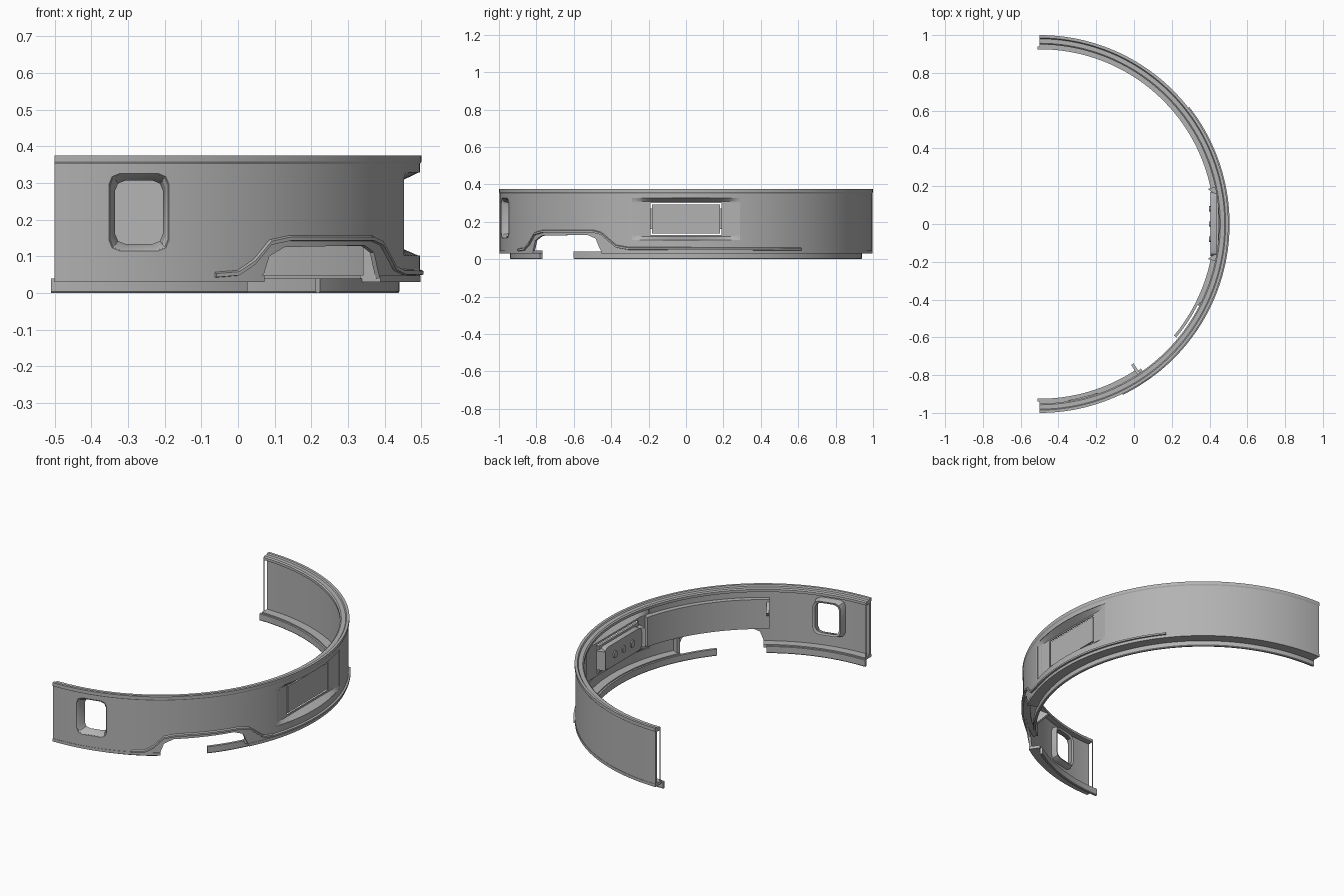
import bpy, bmesh
from math import sin, cos, radians, sqrt, pi

if "Cube" in bpy.data.objects:
    bpy.data.objects.remove(bpy.data.objects["Cube"], do_unlink=True)

grey = bpy.data.materials.new("plain_grey")
grey.use_nodes = True
COLOUR = (0.45, 0.45, 0.45, 1)
grey.diffuse_color = COLOUR
grey.node_tree.nodes["Principled BSDF"].inputs["Base Color"].default_value = COLOUR

CX = -0.5      # centre of the arc on x
BODY_R = 0.996


def finish(name, bm):
    bmesh.ops.recalc_face_normals(bm, faces=bm.faces[:])
    mesh = bpy.data.meshes.new(name)
    bm.to_mesh(mesh)
    bm.free()
    mesh.materials.append(grey)
    ob = bpy.data.objects.new(name, mesh)
    bpy.context.collection.objects.link(ob)
    return ob


def activate(ob):
    bpy.ops.object.select_all(action='DESELECT')
    ob.select_set(True)
    bpy.context.view_layer.objects.active = ob


def loft(name, loops, ring=False):
    """Skin closed loops; cap the ends, or join last to first."""
    bm = bmesh.new()
    rows = [[bm.verts.new(p) for p in loop] for loop in loops]
    pairs = list(zip(rows, rows[1:]))
    if ring:
        pairs.append((rows[-1], rows[0]))
    else:
        bm.faces.new(rows[0])
        bm.faces.new(rows[-1])
    n = len(rows[0])
    for a, b in pairs:
        for i in range(n):
            j = (i + 1) % n
            bm.faces.new((a[i], a[j], b[j], b[i]))
    return finish(name, bm)


def polar(r, deg, z):
    return (CX + r * cos(radians(deg)), r * sin(radians(deg)), z)


def sweep(name, profile, start, end):
    """Sweep an (r, z) profile round the arc; it may depend on the angle."""
    steps = max(1, round(abs(end - start)))
    loops = []
    for i in range(steps + 1):
        a = start + (end - start) * i / steps
        section = profile(a) if callable(profile) else profile
        loops.append([polar(r, a, z) for r, z in section])
    return loft(name, loops)


def band(r0, r1, z0, z1):
    return [(r0, z0), (r1, z0), (r1, z1), (r0, z1)]


def interpolate(points, a):
    for (a0, z0), (a1, z1) in zip(points, points[1:]):
        if a <= a1:
            return z0 + (z1 - z0) * max(0, a - a0) / (a1 - a0)
    return points[-1][1]


def rounded(hw, hh, rad, seg=3):
    """Rounded rectangle outline about the origin."""
    pts = []
    for k, (sx, sy) in enumerate([(1, 1), (-1, 1), (-1, -1), (1, -1)]):
        for i in range(seg + 1):
            t = (k + i / seg) * pi / 2
            pts.append((sx * (hw - rad) + rad * cos(t), sy * (hh - rad) + rad * sin(t)))
    return pts


def cut(target, cutter):
    cutter.hide_render = True
    mod = target.modifiers.new("cut", 'BOOLEAN')
    mod.object = cutter
    mod.solver = 'EXACT'
    activate(target)
    bpy.ops.object.modifier_apply(modifier=mod.name)
    bpy.data.objects.remove(cutter, do_unlink=True)


def box(name, lo, hi):
    return loft(name, [[(x, lo[1], lo[2]), (x, hi[1], lo[2]), (x, hi[1], hi[2]),
                        (x, lo[1], hi[2])] for x in (lo[0], hi[0])])


def upright_plate(name, x0, x1, y, z, hw, hh, rad):
    return loft(name, [[(x, y + u, z + v) for u, v in rounded(hw, hh, rad)] for x in (x0, x1)])


# Curved wall, its lower edge rising over the arch
ARCH = [(-90, .03), (-57, .03), (-55.3, .04), (-54, .10), (-51, .125),
        (-32, .13), (-29, .11), (-27.2, .04), (-26, .03), (90, .03)]


def wall_section(a):
    low = interpolate(ARCH, a)
    return [(BODY_R, low), (BODY_R, .352), (.983, .352), (.983, low)]


wall = sweep("curved_wall", wall_section, -90, 90)

# Top rim with a shallow groove
sweep("top_rim", [(BODY_R, .352), (1, .358), (1, .375), (.985, .375), (.98, .368),
                  (.957, .368), (.95, .362), (.95, .347), (.983, .347)], -90, 90)

# Bottom shelf and hanging skirt, both broken at the arch
for side, shelf, skirt in (("front", (-90, -55), (-90.6, -56)),
                           ("main", (-27, 90), (-39.7, 90.6))):
    sweep(side + "_shelf", band(.935, BODY_R + .002, .03, .047), *shelf)
    sweep(side + "_skirt", [(.928, 0), (.937, 0), (.94, .004), (.94, .04), (.925, .04),
                            (.925, .004)], *skirt)

# Raised lip following the arch
LIP = [(-64, .05), (-60, .055), (-57, .085), (-54, .138), (-50, .15), (-30, .15),
       (-27, .138), (-22, .07), (-18, .058), (38, .055)]


def lip_section(a):
    z = interpolate(LIP, a)
    return [(.99, z - .009), (1.006, z - .007), (1.006, z + .003), (.99, z + .009)]


sweep("arch_lip", lip_section, -64, 38)

# Square window: opening and funnel-shaped frame
WX, WZ = -.27, .22


def window_loop(hw, hh, r):
    return [(WX + u, -sqrt(r * r - (WX + u - CX) ** 2), WZ + v)
            for u, v in rounded(hw, hh, .03, 2)]


cut(wall, loft("window_cutter", [[(WX + u, y, WZ + v) for u, v in rounded(.079, .104, .03, 2)]
                                 for y in (-1.1, -.85)]))
loft("window_frame", [window_loop(.082, .106, .999), window_loop(.072, .096, .985),
                      window_loop(.066, .087, .95), window_loop(.076, .098, .945),
                      window_loop(.082, .106, .97)], ring=True)

# Flat recess on the outer side, with an opening for the button
cut(wall, box("recess_cutter", (.4, -.29, .102), (.6, .29, .328)))
bm = bmesh.new()
cols = [s * y for s in (-1, 1) for y in (.30, .27, .23, .19, .13, .07)]
cols = sorted(cols + [0])
rows = [.10, .12, .13, .30, .308, .33]
grid = []
for z in rows:
    line = []
    for y in cols:
        edge = sqrt(BODY_R ** 2 - y * y) + CX
        line.append(bm.verts.new((edge if z in (rows[0], rows[-1]) else min(edge, .45), y, z)))
    grid.append(line)
for i in range(len(rows) - 1):
    for j in range(len(cols) - 1):
        if rows[i] == .13 and abs(cols[j] + cols[j + 1]) / 2 < .19:
            continue
        bm.faces.new((grid[i][j], grid[i][j + 1], grid[i + 1][j + 1], grid[i + 1][j]))
recess = finish("flat_recess", bm)
solid = recess.modifiers.new("thickness", 'SOLIDIFY')
solid.thickness = .006
activate(recess)
bpy.ops.object.modifier_apply(modifier=solid.name)

# Two-part button face and its inner carrier
for side in (-1, 1):
    box("button_half", (.436, min(0, side * .183) + .0005, .138),
        (.45, max(0, side * .183) - .0005, .292))
upright_plate("button_carrier", .405, .436, 0, .215, .17, .065, .03)
for y in (-.08, 0, .08):
    upright_plate("carrier_boss", .398, .406, y, .215, .014, .02, .012)

# Clips at both ends of the carrier
for side in (-1, 1):
    loft("carrier_clip", [[(.445, side * .15, z), (.39, side * .185, z), (.44, side * .20, z)]
                          for z in (.16, .27)])

# Housing inside the wall above the arch, with a fin at its end
sweep("arch_housing", band(.955, .985, .128, .30), -57, -15)
loft("housing_fin", [[polar(.96, a, .20), polar(.89, a, .25), polar(.96, a, .29)]
                     for a in (-57, -56)])
sweep("arch_post", band(.945, .985, .04, .13), -27.2, -26)

# Thin end posts joining rim and shelf
for a in (-89.9, 89.9):
    sweep("end_post", band(.949, .953, .04, .35), a - .1, a + .1)

for ob in list(bpy.context.scene.objects):
    if ob.type == 'MESH':
        activate(ob)
        bpy.ops.object.shade_smooth_by_angle(angle=radians(30))
